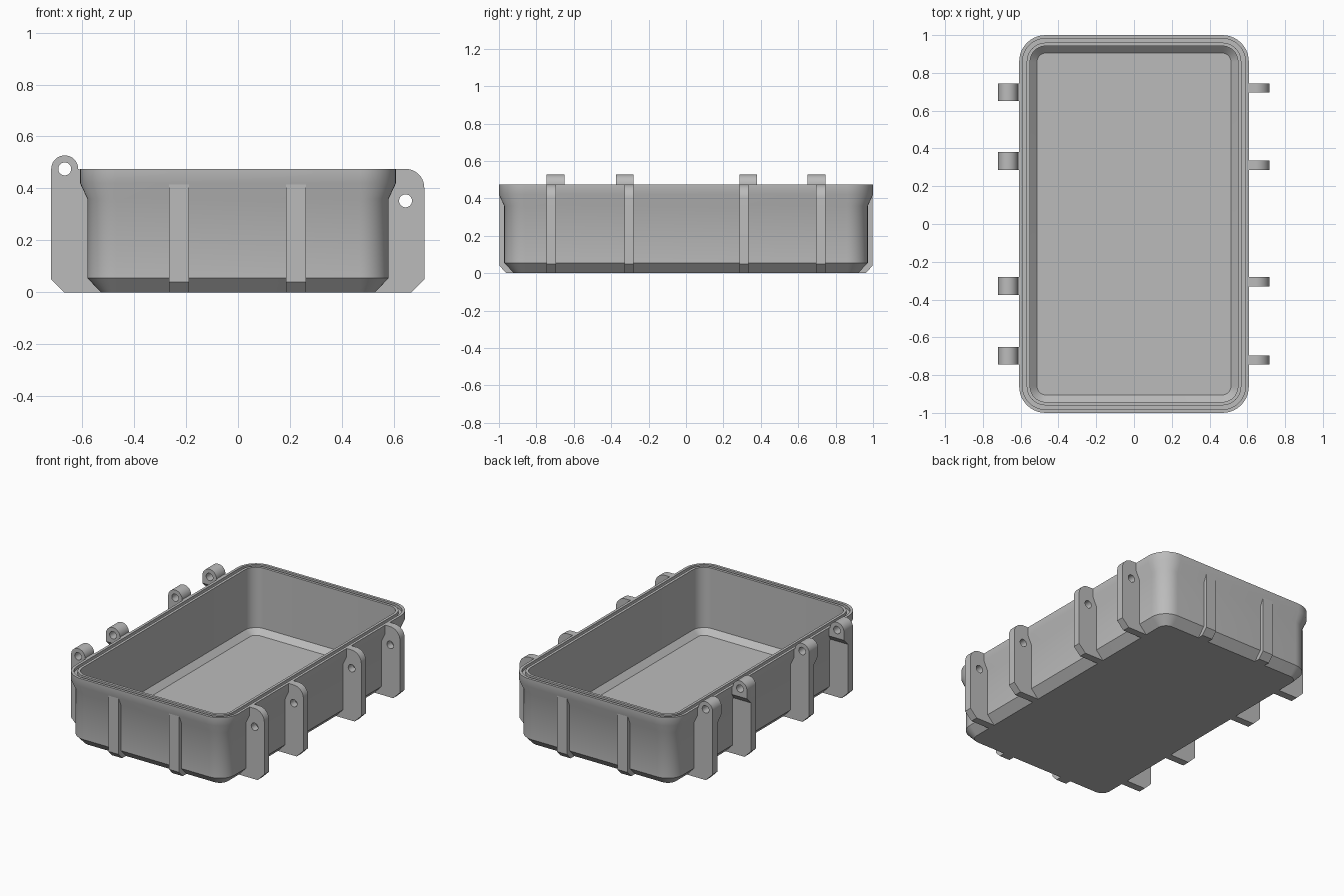
import bpy, bmesh, math

if "Cube" in bpy.data.objects:
    bpy.data.objects.remove(bpy.data.objects["Cube"])

grey = bpy.data.materials.new("plain grey")
grey.use_nodes = True
COLOUR = (0.5, 0.5, 0.5, 1)
grey.diffuse_color = COLOUR
grey.node_tree.nodes["Principled BSDF"].inputs["Base Color"].default_value = COLOUR


def finish(name, bm):
    """Turn a bmesh into a shaded, coloured object."""
    bmesh.ops.remove_doubles(bm, verts=bm.verts, dist=0.0001)
    bmesh.ops.recalc_face_normals(bm, faces=bm.faces)
    mesh = bpy.data.meshes.new(name)
    bm.to_mesh(mesh)
    bm.free()
    mesh.materials.append(grey)
    obj = bpy.data.objects.new(name, mesh)
    bpy.context.collection.objects.link(obj)
    bpy.ops.object.select_all(action='DESELECT')
    obj.select_set(True)
    bpy.context.view_layer.objects.active = obj
    bpy.ops.object.shade_smooth_by_angle(angle=math.radians(30))
    return obj


def arc(cx, cz, r, start, end, steps):
    angles = [math.radians(start + (end - start) * i / steps) for i in range(steps + 1)]
    return [(cx + r * math.cos(a), cz + r * math.sin(a)) for a in angles]


def prism(name, outlines, low, high, along):
    """Extrude a flat outline, with optional holes, along the x or y axis."""
    curve = bpy.data.curves.new(name, 'CURVE')
    curve.dimensions = '2D'
    curve.fill_mode = 'BOTH'
    curve.extrude = (high - low) / 2
    for points in outlines:
        spline = curve.splines.new('POLY')
        spline.points.add(len(points) - 1)
        for p, (u, v) in zip(spline.points, points):
            p.co = (u, v, 0, 1)
        spline.use_cyclic_u = True
    temp = bpy.data.objects.new(name + " helper", curve)
    bpy.context.collection.objects.link(temp)
    graph = bpy.context.evaluated_depsgraph_get()
    mesh = bpy.data.meshes.new_from_object(temp.evaluated_get(graph))
    bm = bmesh.new()
    bm.from_mesh(mesh)
    bpy.data.objects.remove(temp)
    bpy.data.meshes.remove(mesh)
    middle = (low + high) / 2
    for vert in bm.verts:
        u, v, w = vert.co
        vert.co = (u, w + middle, v) if along == 'y' else (w + middle, u, v)
    return finish(name, bm)


# Tray shell: rounded rectangles stacked from the base, over the rim, to the floor
def rounded_loop(bm, inset, z):
    r, hx, hy = 0.14 - inset, 0.608 - inset, 1 - inset
    points = []
    for start, sx, sy in ((0, 1, 1), (90, -1, 1), (180, -1, -1), (270, 1, -1)):
        points += arc(sx * (hx - r), sy * (hy - r), r, start, start + 90, 10)
    return [bm.verts.new((x, y, z)) for x, y in points]


shell = [(0.08, 0), (0.028, 0.055), (0.028, 0.36), (0, 0.42), (0, 0.475),
         (0.018, 0.475), (0.018, 0.455), (0.04, 0.455), (0.04, 0.475),
         (0.058, 0.475), (0.058, 0.07), (0.095, 0.035)]
bm = bmesh.new()
loops = [rounded_loop(bm, inset, z) for inset, z in shell]
for a, b in zip(loops, loops[1:]):
    for i in range(len(a)):
        j = (i + 1) % len(a)
        bm.faces.new((a[i], a[j], b[j], b[i]))
bm.faces.new(loops[0])
bm.faces.new(loops[-1])
finish("tray_shell", bm)

# End ribs, two on the front and two on the back
rib = [(0.998, 0.04), (0.96, 0), (0.92, 0), (0.96, 0.055), (0.96, 0.42), (0.998, 0.42)]
for end, side in (("front", -1), ("back", 1)):
    for hand, x in (("right", -0.227), ("left", 0.223)):
        outline = [(side * y, z) for y, z in rib]
        prism(f"{end}_rib_{hand}", [outline], x - 0.038, x + 0.038, 'x')

# Side posts: tall hinge posts on the right, latch posts on the left
latch = [(0.57, 0.4), (0.57, 0.055), (0.528, 0), (0.667, 0), (0.717, 0.05)]
latch += arc(0.645, 0.403, 0.072, 0, 90, 10) + [(0.605, 0.475), (0.6, 0.44)]
latch_hole = arc(0.645, 0.352, 0.025, 0, 345, 23)

crown = arc(-0.667, 0.475, 0.052, 180, 0, 20) + [(-0.6, 0.47), (-0.6, 0.44)]
hinge = [(-0.57, 0.4), (-0.57, 0.055), (-0.528, 0), (-0.669, 0), (-0.719, 0.05)] + crown
knuckle = [(-0.575, 0.42), (-0.719, 0.42)] + crown
hinge_hole = arc(-0.667, 0.475, 0.025, 0, 345, 23)

# Each knuckle overhangs its post to one side, on a sloped gusset
for number, (y, lean) in enumerate(((-0.72, 1), (-0.305, -1), (0.31, 1), (0.72, -1)), 1):
    low, high = y - 0.025, y + 0.025
    prism(f"latch_post_{number}", [latch, latch_hole], low, high, 'y')
    prism(f"hinge_post_{number}", [hinge, hinge_hole], low, high, 'y')
    inner = y + lean * 0.025
    outer = inner + lean * 0.045
    prism(f"hinge_knuckle_{number}", [knuckle, hinge_hole],
          min(inner, outer), max(inner, outer), 'y')
    gusset = [(inner, 0.375), (outer, 0.42), (inner, 0.42)]
    prism(f"hinge_gusset_{number}", [gusset], -0.719, -0.575, 'x')
